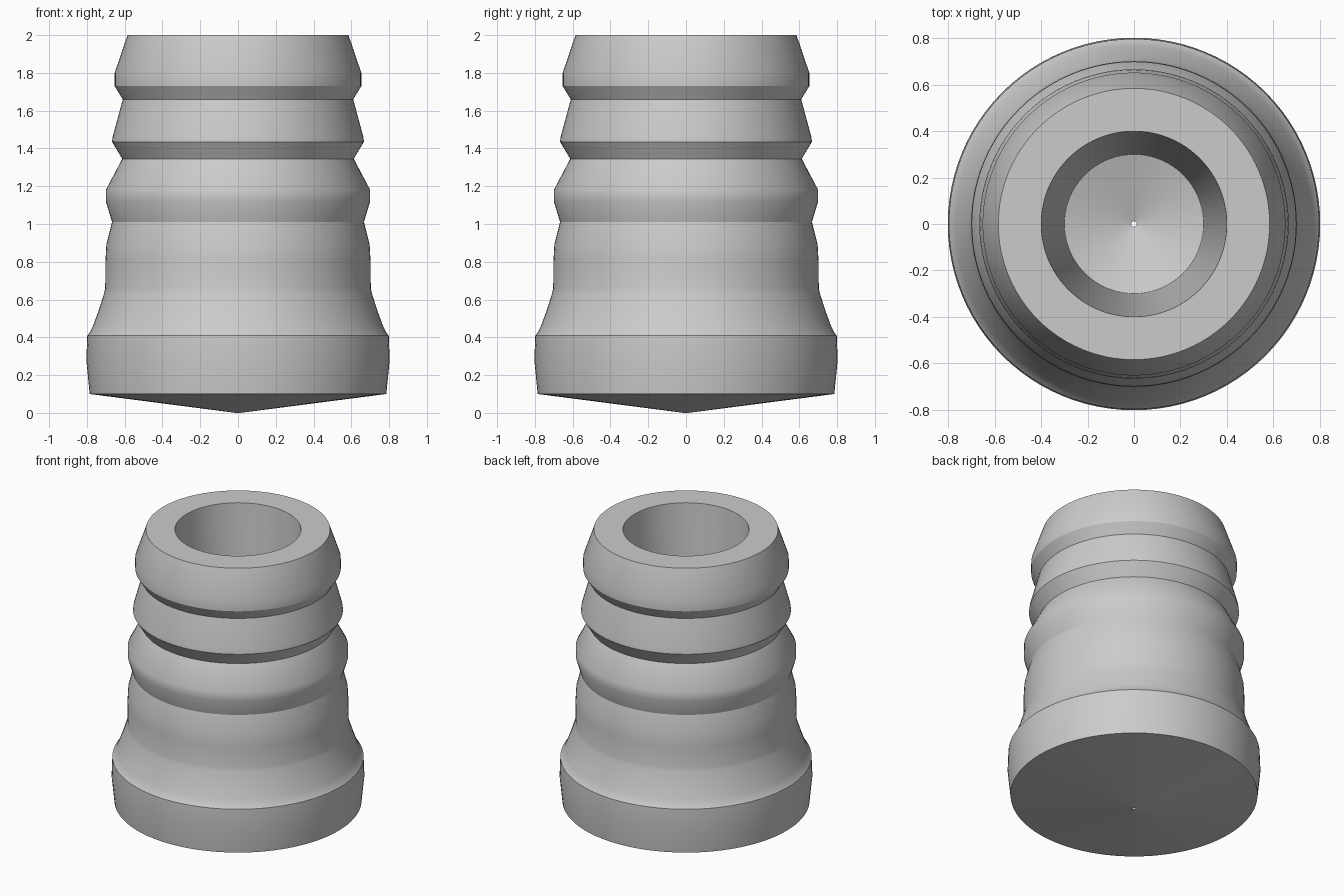
import bpy
import bmesh
import math

default = bpy.data.objects.get("Cube")
if default:
    bpy.data.objects.remove(default, do_unlink=True)

SEGMENTS = 96

# Plain grey rubber
grey = bpy.data.materials.new("grey_rubber")
grey.use_nodes = True
colour = (0.6, 0.6, 0.6, 1)
grey.diffuse_color = colour
grey.node_tree.nodes["Principled BSDF"].inputs["Base Color"].default_value = colour

# Profile as (radius, height), from the bottom tip over the outside and into the bore
base = [(0.012, 0), (0.785, 0.1), (0.803, 0.28), (0.798, 0.41)]
flare = [(0.785, 0.425), (0.768, 0.46), (0.735, 0.55), (0.71, 0.63), (0.703, 0.66)]
waist = [(0.702, 0.8), (0.697, 0.89), (0.667, 1.01)]
ribs = [(0.70, 1.12), (0.70, 1.18), (0.613, 1.345),
        (0.667, 1.435), (0.664, 1.46), (0.61, 1.66),
        (0.653, 1.73), (0.653, 1.80), (0.585, 2.0)]
bore = [(0.4, 2.0), (0.3, 0.3), (0.012, 0.21)]
profile = base + flare + waist + ribs + bore


def lathe(name, points, material):
    """Turn a closed profile around the z axis."""
    bm = bmesh.new()
    rings = []
    for radius, z in points:
        ring = []
        for i in range(SEGMENTS):
            a = math.tau * i / SEGMENTS
            ring.append(bm.verts.new((radius * math.cos(a), radius * math.sin(a), z)))
        rings.append(ring)
    for low, high in zip(rings, rings[1:] + rings[:1]):
        for i in range(SEGMENTS):
            j = (i + 1) % SEGMENTS
            bm.faces.new((low[i], low[j], high[j], high[i]))
    bmesh.ops.recalc_face_normals(bm, faces=bm.faces)
    mesh = bpy.data.meshes.new(name)
    bm.to_mesh(mesh)
    bm.free()
    mesh.materials.append(material)
    obj = bpy.data.objects.new(name, mesh)
    bpy.context.collection.objects.link(obj)
    return obj


# Ribbed bushing body
body = lathe("ribbed_bushing", profile, grey)
bpy.ops.object.select_all(action='DESELECT')
body.select_set(True)
bpy.context.view_layer.objects.active = body
bpy.ops.object.shade_smooth_by_angle(angle=math.radians(28))
